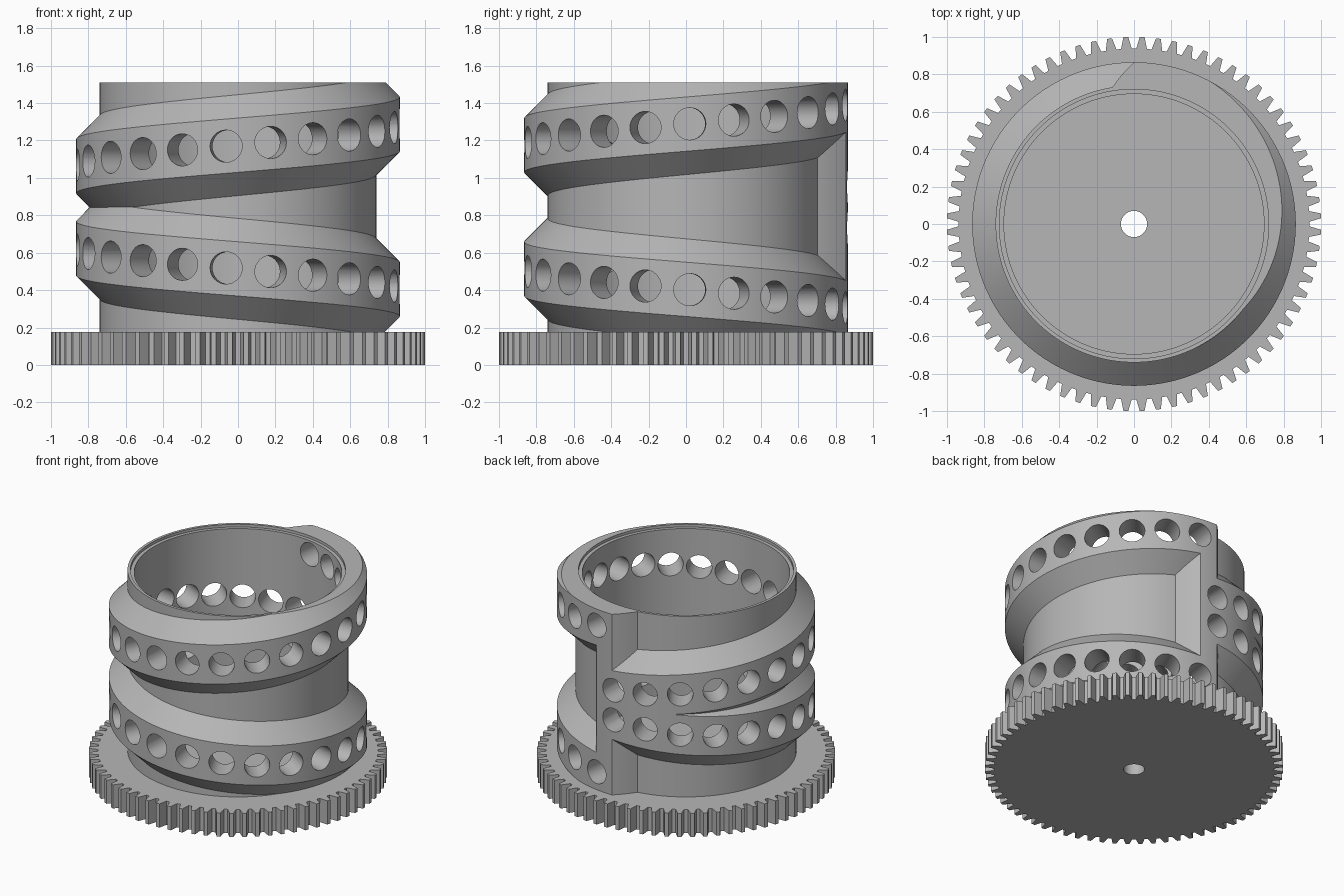
import bpy, bmesh, math

if "Cube" in bpy.data.objects:
    bpy.data.objects.remove(bpy.data.objects["Cube"])

GREY = bpy.data.materials.new("light_grey")
GREY.diffuse_color = (0.47, 0.47, 0.47, 1)
GREY.use_nodes = True
GREY.node_tree.nodes["Principled BSDF"].inputs["Base Color"].default_value = GREY.diffuse_color

R_DRUM, R_RIB, R_BORE, R_LIP = 0.74, 0.865, 0.695, 0.72
Z_BASE, Z_LOW, Z_TOP, HALF = 0.175, 0.165, 1.51, 0.145
COLS = 240


def make(name, bm):
    bmesh.ops.recalc_face_normals(bm, faces=bm.faces[:])
    me = bpy.data.meshes.new(name)
    bm.to_mesh(me)
    bm.free()
    me.materials.append(GREY)
    ob = bpy.data.objects.new(name, me)
    bpy.context.collection.objects.link(ob)
    return ob


def select(ob):
    bpy.ops.object.select_all(action='DESELECT')
    ob.select_set(True)
    bpy.context.view_layer.objects.active = ob


def polar(r, deg, z):
    a = math.radians(deg)
    return (r * math.cos(a), r * math.sin(a), z)


def lathe(bm, columns):
    """Skin closed profile columns into a ring."""
    rings = [[bm.verts.new(p) for p in col] for col in columns]
    n = len(rings[0])
    for k, a in enumerate(rings):
        b = rings[(k + 1) % len(rings)]
        for i in range(n):
            bm.faces.new((a[i], a[(i + 1) % n], b[(i + 1) % n], b[i]))


def rib_heights(deg):
    """Centre heights of the lower and upper helical ribs."""
    u = (90 - deg) / 360
    return 0.295 + 0.437 * u, 1.40 - 0.45 * u


def wall_radius(deg):
    """Drum radius, raised at the upright bar with sloped sides."""
    a = (deg + 180) % 360 - 180
    over = max(81 - a, a - 90, 0)
    return R_RIB - (R_RIB - R_DRUM) * min(over / 9, 1)


# Drum with two helical ribs meeting at the upright bar
columns = []
for k in range(COLS):
    deg = 85.5 - k * 360 / COLS
    lo, up = rib_heights(deg)
    base = wall_radius(deg)
    foot = HALF + R_RIB - base
    mid = (lo + up) / 2

    def radius(z):
        d = min(abs(z - lo), abs(z - up))
        return max(base, min(R_RIB, R_RIB + HALF - d))

    zs = [Z_LOW, lo - foot, lo - HALF, min(lo + HALF, mid), min(lo + foot, mid),
          max(up - foot, mid), max(up - HALF, mid), up + HALF, up + foot, Z_TOP]
    zs = [min(max(z, Z_LOW), Z_TOP) for z in zs]
    col = [(radius(z), z) for z in zs]
    col += [(R_LIP, Z_TOP), (R_LIP, Z_TOP - 0.02), (R_BORE, Z_TOP - 0.02), (R_BORE, Z_LOW)]
    columns.append([polar(r, deg, z) for r, z in col])
bm = bmesh.new()
lathe(bm, columns)
bmesh.ops.remove_doubles(bm, verts=bm.verts[:], dist=1e-4)
drum = make("ribbed_drum", bm)

# Radial holes along both ribs
bm = bmesh.new()
for i in range(23):
    deg = 81 - 15.93 * i
    a = math.radians(deg)
    for z in rib_heights(deg):
        ends = []
        for r in (0.66, 0.95):
            ring = []
            for s in range(32):
                t = 2 * math.pi * s / 32
                x, w = r, 0.086 * math.cos(t)
                ring.append(bm.verts.new((x * math.cos(a) - w * math.sin(a),
                                          x * math.sin(a) + w * math.cos(a),
                                          z + 0.086 * math.sin(t))))
            ends.append(ring)
        p, q = ends
        bm.faces.new(p)
        bm.faces.new(q[::-1])
        for s in range(32):
            n = (s + 1) % 32
            bm.faces.new((p[s], q[s], q[n], p[n]))
cutter = make("hole_cutter", bm)
cutter.hide_render = True

mod = drum.modifiers.new("holes", 'BOOLEAN')
mod.operation = 'DIFFERENCE'
mod.solver = 'EXACT'
mod.object = cutter
select(drum)
bpy.ops.object.modifier_apply(modifier="holes")
bpy.data.objects.remove(cutter)
bpy.ops.object.shade_smooth_by_angle(angle=math.radians(25))

# Toothed base gear with a centre hole
TEETH = 72
TOOTH = [(-1.75, 0.938), (-1.25, 0.968), (-0.75, 1.0), (0.75, 1.0), (1.25, 0.968), (1.75, 0.938)]
columns = []
for i in range(TEETH):
    for off, r in TOOTH:
        deg = (i + 0.5) * 360 / TEETH + off
        columns.append([polar(0.07, deg, 0), polar(r, deg, 0),
                        polar(r, deg, Z_BASE), polar(0.07, deg, Z_BASE)])
bm = bmesh.new()
lathe(bm, columns)
gear = make("base_gear", bm)
select(gear)
bpy.ops.object.shade_smooth_by_angle(angle=math.radians(20))
